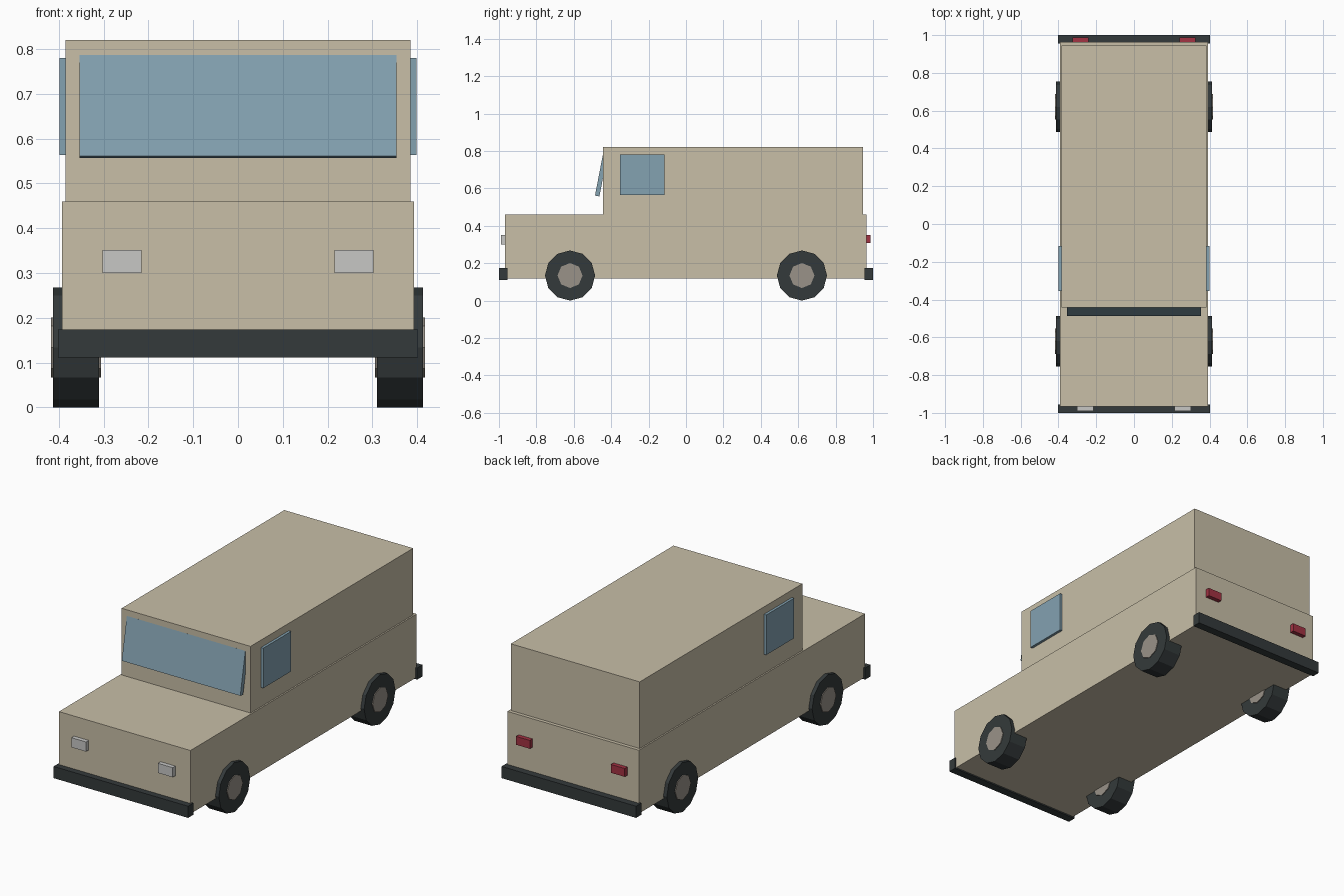
import bpy
import bmesh
from math import pi
from mathutils import Matrix, Vector

default = bpy.data.objects.get("Cube")
if default:
    bpy.data.objects.remove(default, do_unlink=True)


def material(name, rgb):
    mat = bpy.data.materials.new(name)
    mat.use_nodes = True
    color = (*rgb, 1)
    mat.diffuse_color = color
    mat.node_tree.nodes["Principled BSDF"].inputs["Base Color"].default_value = color
    return mat


tan = material("tan paint", (0.58, 0.52, 0.39))
glass = material("blue glass", (0.23, 0.36, 0.44))
rubber = material("dark rubber", (0.034, 0.042, 0.043))
steel = material("wheel grey", (0.32, 0.29, 0.25))
lamp = material("lamp white", (0.57, 0.57, 0.56))
red = material("tail red", (0.36, 0.032, 0.055))


def finish(name, bm, mat):
    mesh = bpy.data.meshes.new(name)
    bm.to_mesh(mesh)
    bm.free()
    mesh.materials.append(mat)
    obj = bpy.data.objects.new(name, mesh)
    bpy.context.collection.objects.link(obj)
    return obj


def box(name, low, high, mat, tilt=0):
    """Box between two corners, optionally tilted about its own x axis."""
    low, high = Vector(low), Vector(high)
    bm = bmesh.new()
    bmesh.ops.create_cube(bm, size=1, matrix=Matrix.Diagonal((*(high - low), 1)))
    obj = finish(name, bm, mat)
    obj.location = (low + high) / 2
    obj.rotation_euler.x = tilt
    return obj


def disc(name, center, radius, width, sides, mat):
    """Flat-sided cylinder whose axle runs along x."""
    bm = bmesh.new()
    bmesh.ops.create_cone(bm, cap_ends=True, segments=sides, radius1=radius,
                          radius2=radius, depth=width,
                          matrix=Matrix.Rotation(pi / 2, 4, 'Y'))
    obj = finish(name, bm, mat)
    obj.location = center
    return obj


# Body
box("lower_body", (-0.393, -0.967, 0.118), (0.393, 0.964, 0.46), tan)
box("upper_body", (-0.385, -0.443, 0.45), (0.385, 0.945, 0.82), tan)

# Windscreen leaning back against the cab
box("windscreen", (-0.354, -0.465, 0.557), (0.354, -0.441, 0.787), glass, tilt=-0.19)

# Bumpers
box("front_bumper", (-0.402, -1.0, 0.111), (0.402, -0.955, 0.174), rubber)
box("rear_bumper", (-0.402, 0.955, 0.111), (0.402, 1.0, 0.174), rubber)

# Paired parts
for side, s in (("left", 1), ("right", -1)):
    def pair(name, x0, x1, ys, zs, mat):
        xs = sorted((s * x0, s * x1))
        box(side + name, (xs[0], ys[0], zs[0]), (xs[1], ys[1], zs[1]), mat)

    pair("_side_window", 0.375, 0.399, (-0.354, -0.116), (0.564, 0.78), glass)
    pair("_headlight", 0.215, 0.303, (-0.99, -0.955), (0.3, 0.352), lamp)
    pair("_taillight", 0.242, 0.325, (0.955, 0.987), (0.307, 0.352), red)

    for end, y in (("_front", -0.62), ("_rear", 0.62)):
        disc(side + end + "_tyre", (s * 0.3615, y, 0.134), 0.134, 0.103, 12, rubber)
        disc(side + end + "_hub", (s * 0.3615, y, 0.134), 0.067, 0.111, 8, steel)
